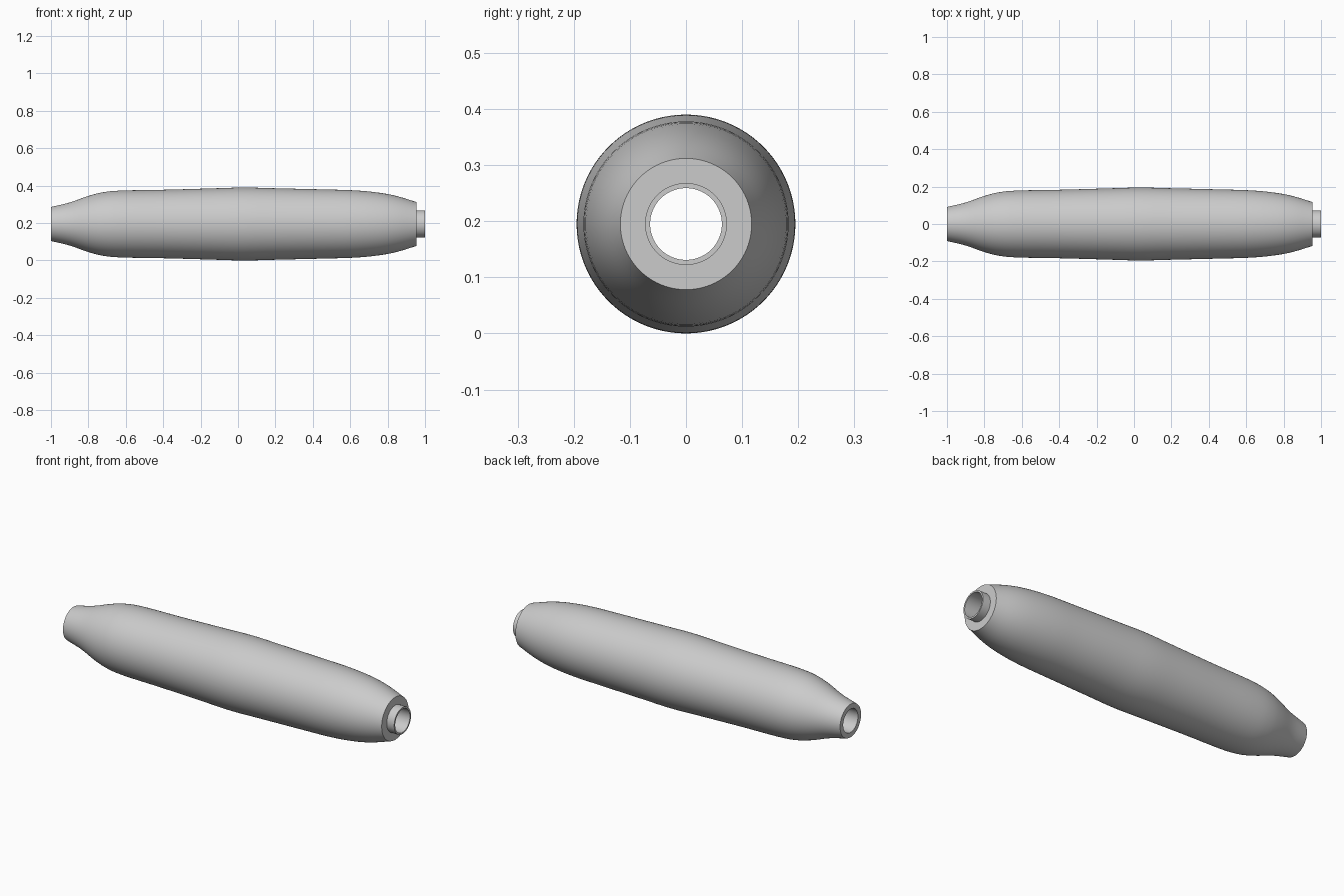
import bpy, bmesh, math
from mathutils import Vector, Matrix

cube = bpy.data.objects.get("Cube")
if cube:
    bpy.data.objects.remove(cube)

SIDES = 96
AXIS_Z = 0.195
BORE = 0.064

grey = bpy.data.materials.new("plain grey")
grey.use_nodes = True
grey.diffuse_color = (0.6, 0.6, 0.6, 1)
grey.node_tree.nodes["Principled BSDF"].inputs["Base Color"].default_value = (0.6, 0.6, 0.6, 1)


def smooth_path(points, steps=4):
    """Catmull-Rom curve through the profile points."""
    p = [Vector(q) for q in points]
    p = [2 * p[0] - p[1]] + p + [2 * p[-1] - p[-2]]
    out = []
    for a, b, c, d in zip(p, p[1:], p[2:], p[3:]):
        for i in range(steps):
            t = i / steps
            out.append(0.5 * (2 * b + (c - a) * t + (2 * a - 5 * b + 4 * c - d) * t ** 2
                              + (3 * b - a - 3 * c + d) * t ** 3))
    return out + [p[-2]]


def lathe(name, profile):
    """Revolve a closed (x, radius) profile around the long axis."""
    bm = bmesh.new()
    rings = []
    for x, r in profile:
        rings.append([bm.verts.new((x, r * math.cos(a), r * math.sin(a)))
                      for a in (math.tau * i / SIDES for i in range(SIDES))])
    for k, ring in enumerate(rings):
        nxt = rings[(k + 1) % len(rings)]
        for i in range(SIDES):
            j = (i + 1) % SIDES
            bm.faces.new((ring[i], ring[j], nxt[j], nxt[i]))
    bmesh.ops.recalc_face_normals(bm, faces=bm.faces)
    bm.transform(Matrix.Translation((0, 0, AXIS_Z)))
    mesh = bpy.data.meshes.new(name)
    bm.to_mesh(mesh)
    bm.free()
    mesh.materials.append(grey)
    obj = bpy.data.objects.new(name, mesh)
    bpy.context.collection.objects.link(obj)
    bpy.ops.object.select_all(action='DESELECT')
    obj.select_set(True)
    bpy.context.view_layer.objects.active = obj
    bpy.ops.object.shade_smooth_by_angle(angle=math.radians(30))
    return obj


# Swelling outer skin, from the narrow neck to the shouldered end
skin = smooth_path([(-1, 0.091), (-0.9, 0.115), (-0.8, 0.15), (-0.72, 0.17), (-0.62, 0.179),
                    (-0.4, 0.183), (-0.15, 0.19), (0.03, 0.195), (0.2, 0.191), (0.45, 0.185),
                    (0.62, 0.18), (0.75, 0.168), (0.85, 0.149), (0.955, 0.117)])

# Hollow grip with a stepped spigot and a bore running right through
lathe("hollow_grip", skin + [(0.955, 0.073), (1, 0.073), (1, BORE), (-1, BORE)])
